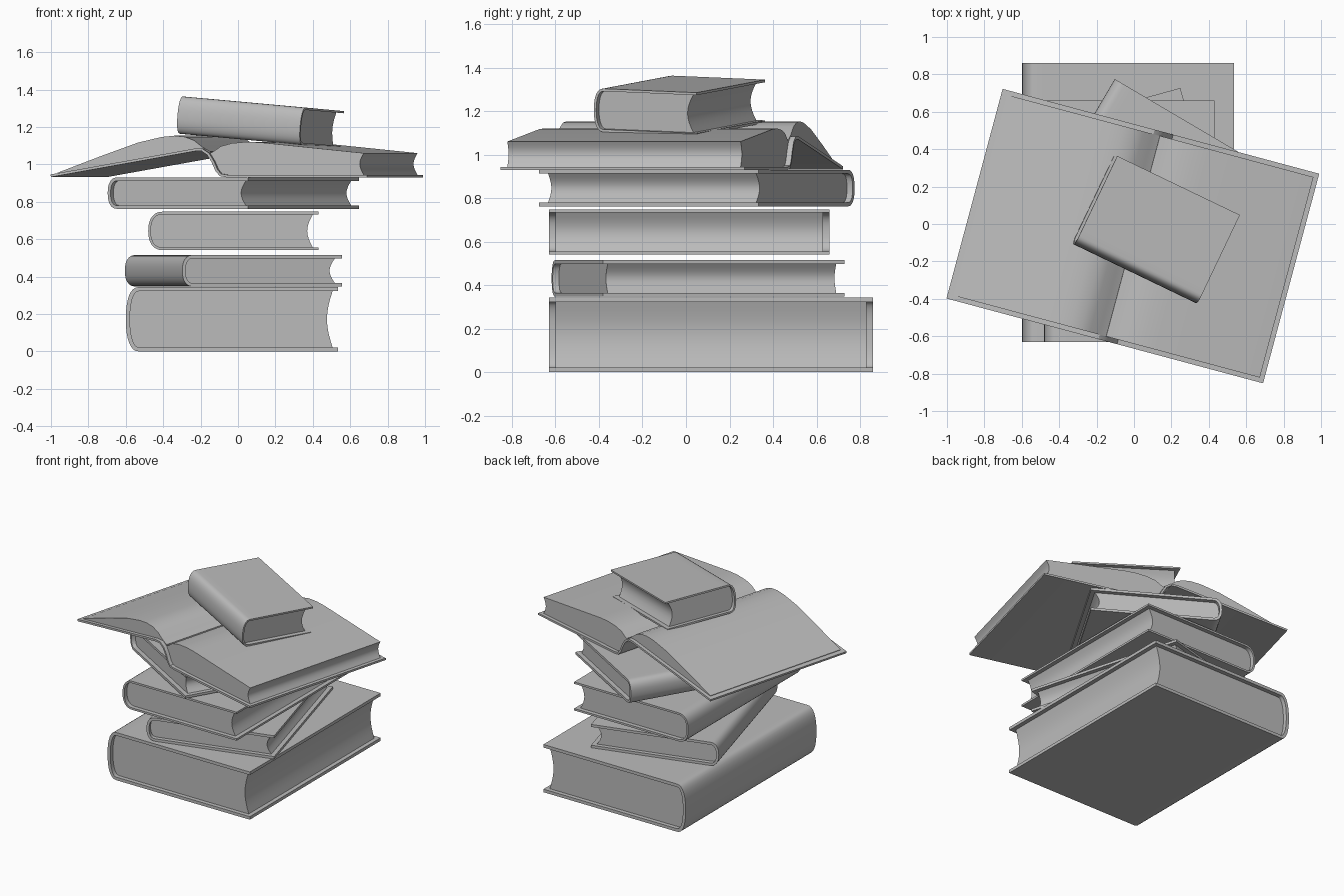
import bpy, bmesh, math
from math import radians, sin, cos, pi
from mathutils import Vector

cube = bpy.data.objects.get("Cube")
if cube:
    bpy.data.objects.remove(cube, do_unlink=True)

grey = bpy.data.materials.new("plain_grey")
grey.use_nodes = True
GREY = (0.5, 0.5, 0.5, 1)
grey.diffuse_color = GREY
grey.node_tree.nodes["Principled BSDF"].inputs["Base Color"].default_value = GREY


def extrude(name, profile, length, place, turn):
    """Extrude an x-z profile along y, centred, then place and rotate it."""
    bm = bmesh.new()
    verts = [bm.verts.new((x, -length / 2, z)) for x, z in profile]
    face = bm.faces.new(verts)
    moved = bmesh.ops.extrude_face_region(bm, geom=[face])["geom"]
    ends = [v for v in moved if isinstance(v, bmesh.types.BMVert)]
    bmesh.ops.translate(bm, verts=ends, vec=(0, length, 0))
    caps = [f for f in bm.faces if len(f.verts) > 4]
    bmesh.ops.triangulate(bm, faces=caps)
    bmesh.ops.recalc_face_normals(bm, faces=bm.faces)
    mesh = bpy.data.meshes.new(name)
    bm.to_mesh(mesh)
    bm.free()
    mesh.materials.append(grey)
    ob = bpy.data.objects.new(name, mesh)
    bpy.context.collection.objects.link(ob)
    ob.location = place
    ob.rotation_euler = [radians(a) for a in turn]
    bpy.ops.object.select_all(action="DESELECT")
    ob.select_set(True)
    bpy.context.view_layer.objects.active = ob
    bpy.ops.object.shade_smooth_by_angle(angle=radians(32))
    return ob


def inner_path(path, thick):
    """Offset a path to its right-hand side."""
    pts = [Vector(p) for p in path]
    out = []
    for i, p in enumerate(pts):
        d = (pts[min(i + 1, len(pts) - 1)] - pts[max(i - 1, 0)]).normalized()
        out.append((p.x + d.y * thick, p.y - d.x * thick))
    return out


def hollow_edge(x, z0, z1, depth, steps=8):
    """Concave fore edge of a page block, bottom to top."""
    return [(x - depth * sin(pi * i / steps), z0 + (z1 - z0) * i / steps)
            for i in range(steps + 1)]


def closed_book(name, width, length, thick, spine, place, turn, board=0.018):
    """Cover with rounded spine on -x plus an inset page block."""
    h, left = thick / 2, -width / 2 + spine
    arc = []
    for i in range(17):
        a = -pi / 2 + pi * i / 16
        c, s = max(cos(a), 0) ** 0.85, math.copysign(abs(sin(a)) ** 0.85, a)
        arc.append((left - spine * c, h * s))
    path = [(width / 2, -h), (left + 0.04, -h)] + arc + [(left + 0.04, h), (width / 2, h)]
    inside = inner_path(path, board)
    extrude(name + "_cover", path + inside[::-1], length, place, turn)
    fore = hollow_edge(width / 2 - 0.03, -h + board, h - board, 0.03)
    extrude(name + "_pages", fore + inside[1:-1][::-1], length - 0.06, place, turn)


# Closed books, bottom to top
closed_book("bottom_book", 1.135, 1.49, 0.344, 0.07, (-0.032, 0.115, 0.172), (0, 0, 0), 0.022)
closed_book("second_book", 0.885, 1.15, 0.168, 0.06, (-0.025, 0.055, 0.431), (0, 0, 15.5))
closed_book("third_book", 0.91, 1.29, 0.206, 0.08, (-0.025, 0.015, 0.644), (0, 0, 0), 0.014)
closed_book("fourth_book", 0.87, 1.17, 0.168, 0.06, (-0.025, 0.05, 0.846), (0, 0, -30.5))
closed_book("top_book", 0.523, 0.73, 0.2, 0.05, (0.117, -0.03, 1.225), (4.7, 2.2, 64.5), 0.012)

# Open book: one half lies flat, the other slopes down from the spine
open_place, open_turn, open_length = (-0.005, -0.065, 0), (0, 0, -15), 1.16
cover = [(0.875, 0.93), (0.1, 0.93), (0.06, 0.937), (0.035, 0.965), (0.015, 1.01),
         (-0.01, 1.05), (-0.04, 1.07), (-0.08, 1.07), (-0.875, 0.932)]
lining = inner_path(cover, 0.014)
extrude("open_book_cover", cover + lining[::-1], open_length, open_place, open_turn)

right_top = [(0.28, 1.117), (0.2, 1.12), (0.12, 1.113), (0.06, 1.097), (0.02, 1.07)]
right = hollow_edge(0.85, 0.944, 1.06, 0.022) + right_top + lining[1:6][::-1]
extrude("open_book_right_pages", right, open_length - 0.05, open_place, open_turn)

left_top = [(0.0, 1.068), (-0.04, 1.09), (-0.09, 1.128), (-0.14, 1.147), (-0.2, 1.153),
            (-0.27, 1.146), (-0.4, 1.116), (-0.6, 1.046), (-0.845, 0.955)]
left = left_top + [(-0.845, 0.951)] + lining[5:8][::-1]
extrude("open_book_left_pages", left, open_length - 0.05, open_place, open_turn)
